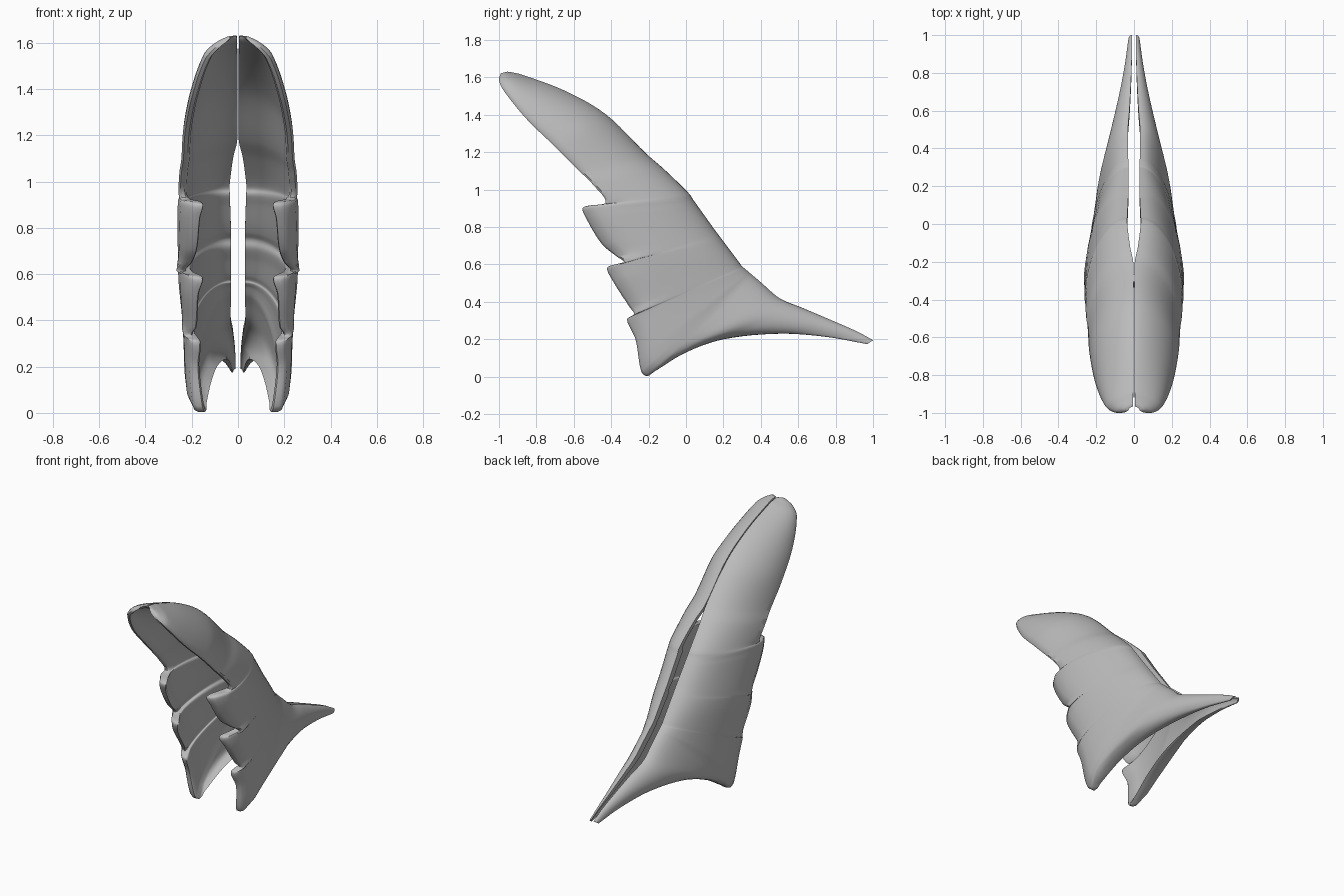
import bpy
import bmesh
import math
from mathutils import Vector

cube = bpy.data.objects.get("Cube")
if cube:
    bpy.data.objects.remove(cube, do_unlink=True)

# Ridge line next to the centre plane: y, z, x
RIDGE = [
    (-.96, 1.632, .006), (-.9, 1.622, .004), (-.8, 1.59, .003), (-.6, 1.51, .003),
    (-.4, 1.385, .003), (-.2, 1.18, .003), (-.1, 1.095, .025), (0, 1.0, .037),
    (.15, .79, .03), (.3, .59, .03), (.5, .42, .032), (.7, .335, .017),
    (.9, .25, .011), (1.0, .195, .011),
]

# Free edge stations: edge y, edge z, matching ridge y, flank x, inward curl
EDGE = [
    (-.99, 1.622, -.955, .05, 0), (-1, 1.585, -.93, .1, 0), (-.975, 1.53, -.88, .15, 0),
    (-.85, 1.375, -.65, .205, 0), (-.7, 1.23, -.43, .235, 0), (-.56, 1.09, -.21, .25, 0),
    (-.5, 1.03, -.12, .26, 0),
    (-.43, .93, .01, .268, .01), (-.55, .905, .04, .275, .08), (-.53, .84, .07, .276, .07),
    (-.45, .71, .12, .278, .06), (-.38, .65, .15, .279, .04), (-.33, .61, .17, .279, .01),
    (-.42, .585, .2, .278, .08), (-.39, .51, .24, .272, .06), (-.3, .37, .285, .26, .04),
    (-.277, .335, .3, .256, .02), (-.315, .305, .31, .254, .05), (-.27, .2, .325, .248, .04),
    (-.24, .03, .345, .24, .05), (-.21, .003, .36, .235, .055), (-.165, .03, .4, .228, .05),
    (0, .13, .5, .205, .05), (.2, .2, .62, .16, .035), (.5, .23, .8, .095, .01),
    (.75, .213, .92, .055, 0), (.97, .174, 1, .03, 0),
]
STEPS = 6
COLUMNS = 14


def ridge_at(y):
    """Ridge height and side offset at a given y."""
    for a, b in zip(RIDGE, RIDGE[1:]):
        if y <= b[0]:
            t = (y - a[0]) / (b[0] - a[0])
            return [a[i] + (b[i] - a[i]) * t for i in (1, 2)]
    return list(RIDGE[-1][1:])


def full_depth(ridge_y, length):
    """Depth of the skin as if no notches were cut between the barbs."""
    if -.43 < ridge_y <= .04:
        return max(length, .32 + .27 * (ridge_y + .43) / .47)
    if .04 < ridge_y < .36:
        return max(length, .59 + .18 * (ridge_y - .04) / .32)
    return length


def smooth_path(points):
    """Hermite samples through a list of vectors."""
    samples = []
    last = len(points) - 1
    for i in range(last):
        p, q = points[i], points[i + 1]
        # chord-limited tangents keep the barbs crisp
        before, after = points[max(i - 1, 0)], points[min(i + 2, last)]
        span = (q - p).length
        m = (q - before) * span / (span + (p - before).length)
        n = (after - p) * span / (span + (after - q).length)
        for s in range(STEPS):
            t = s / STEPS
            samples.append(p * (2 * t**3 - 3 * t**2 + 1) + m * (t**3 - 2 * t**2 + t)
                           + q * (3 * t**2 - 2 * t**3) + n * (t**3 - t**2))
    return samples + [points[last]]


def section(station):
    """Closed loop: outer skin from ridge to edge, rounded lip, inner skin back."""
    ey, ez, ry, flank, curl, rz, rx = station
    ridge, edge = Vector((0, ry, rz)), Vector((0, ey, ez))
    length = (edge - ridge).length
    reach = length / full_depth(ry, length)
    width = flank - rx
    wall = min(.035 + .25 * max(curl, 0), width * .5)
    end = 1 - min(.012 / length, .2)
    start = min(wall / length, .35)
    power = 1 + .5 * max(0, -ry)

    def arch(s):
        """Sideways fraction of the quarter-round skin at depth s."""
        return max(0, 1 - (1 - s * reach)**2)**(power / 2)

    def point(v, x):
        p = ridge.lerp(edge, v)
        p.x = rx + x - curl * max(v, 0)**8
        return p

    depths = [1 - math.cos(math.pi / 2 * i / COLUMNS) for i in range(COLUMNS + 1)]
    outer = [point(end * s, width * arch(s)) for s in depths]
    lip = [point(1, width * arch(1) - wall * f) for f in (.25, .75)]
    inner = [point(start + (end - start) * s, (width * arch(1) - wall) * arch(s) / arch(1))
             for s in reversed(depths)]
    return outer + lip + inner


def build_shell(name, side, material):
    stations = [Vector(list(e) + ridge_at(e[2])) for e in EDGE]
    bm = bmesh.new()
    rings = []
    for station in smooth_path(stations):
        rings.append([bm.verts.new((p.x * side, p.y, p.z)) for p in section(station)])
    # skin between neighbouring sections
    for a, b in zip(rings, rings[1:]):
        for i in range(len(a)):
            j = (i + 1) % len(a)
            bm.faces.new((a[i], a[j], b[j], b[i]))
    # close both tips
    bm.faces.new(rings[0])
    bm.faces.new(rings[-1])
    bmesh.ops.recalc_face_normals(bm, faces=bm.faces)
    mesh = bpy.data.meshes.new(name)
    bm.to_mesh(mesh)
    bm.free()
    mesh.materials.append(material)
    shell = bpy.data.objects.new(name, mesh)
    bpy.context.collection.objects.link(shell)
    bpy.ops.object.select_all(action="DESELECT")
    shell.select_set(True)
    bpy.context.view_layer.objects.active = shell
    bpy.ops.object.shade_smooth_by_angle(angle=math.radians(50))


grey = bpy.data.materials.new("plain grey")
grey.use_nodes = True
colour = (.5, .5, .5, 1)
grey.diffuse_color = colour
grey.node_tree.nodes["Principled BSDF"].inputs["Base Color"].default_value = colour

for label, direction in (("left_shell", 1), ("right_shell", -1)):
    build_shell(label, direction, grey)
